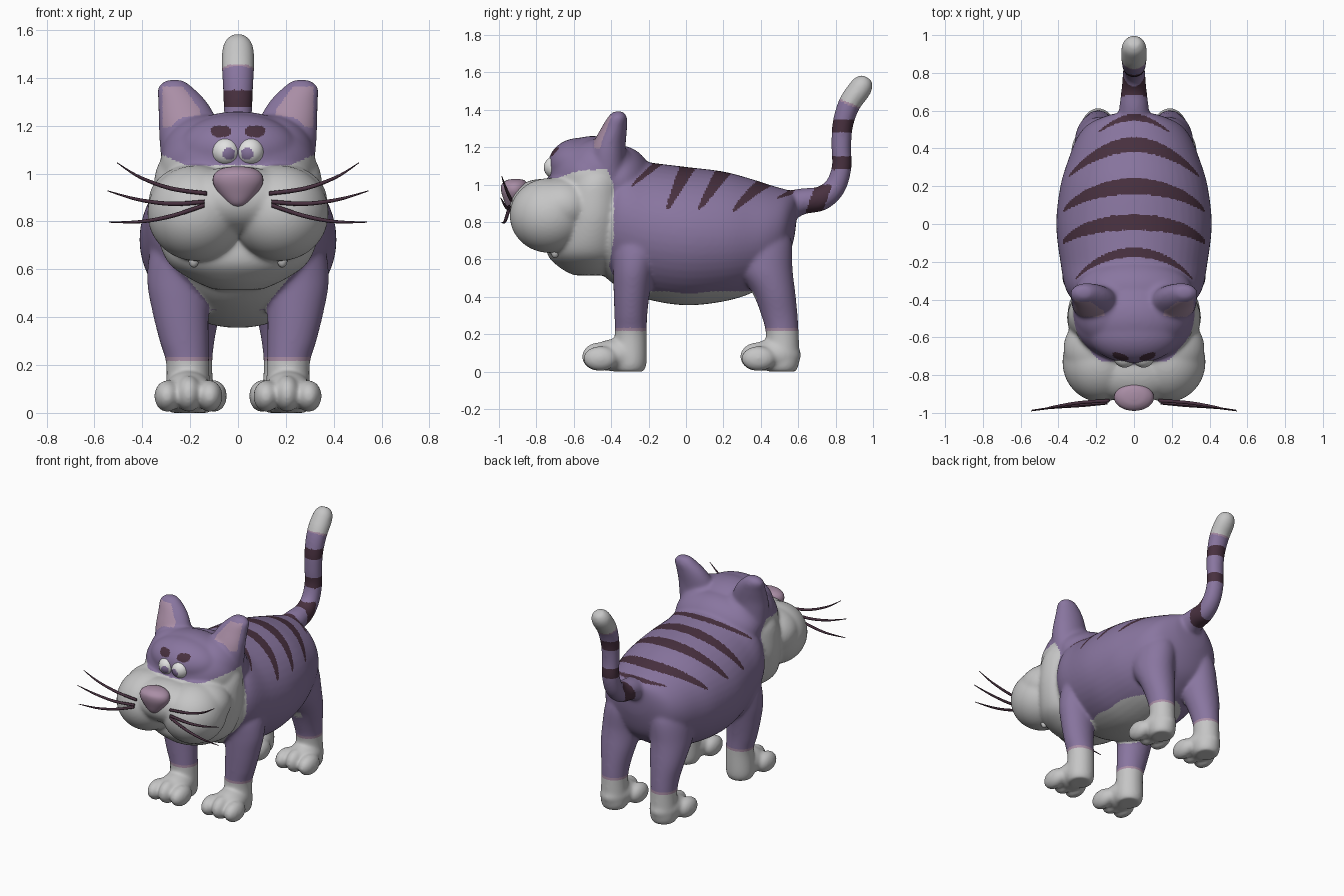
import bpy, bmesh, math
from mathutils import Vector, Matrix

X, Y, Z = Vector((1, 0, 0)), Vector((0, 1, 0)), Vector((0, 0, 1))


def material(name, rgb):
    m = bpy.data.materials.new(name)
    m.diffuse_color = (*rgb, 1)
    return m


MATS = [material("purple fur", (0.25, 0.18, 0.35)),
        material("pale fur", (0.56, 0.56, 0.56)),
        material("dark stripe", (0.065, 0.03, 0.05)),
        material("mauve pink", (0.40, 0.27, 0.38)),
        material("eye white", (0.75, 0.75, 0.75))]
PURPLE, PALE, DARK, PINK, EYE = range(5)


def spline(keys, n=6):
    """Catmull-Rom through tuples of any length."""
    out = []
    for i in range(len(keys) - 1):
        a, b, c, d = (keys[max(i - 1, 0)], keys[i], keys[i + 1],
                      keys[min(i + 2, len(keys) - 1)])
        for k in range(n):
            t = k / n
            out.append([0.5 * (2 * q + (r - p) * t + (2 * p - 5 * q + 4 * r - s) * t * t
                               + (3 * q - p - 3 * r + s) * t ** 3)
                        for p, q, r, s in zip(a, b, c, d)])
    return out + [list(keys[-1])]


def loft(bm, keys, u, v=None, seg=32):
    """Closed tube through (x, y, z, ru, rv); v follows the path if not given."""
    pts = spline(keys)
    rings = []
    for i, p in enumerate(pts):
        c = Vector(p[:3])
        w = v
        if w is None:
            t = Vector(pts[min(i + 1, len(pts) - 1)][:3]) - Vector(pts[max(i - 1, 0)][:3])
            w = t.cross(u).normalized()
        rings.append([bm.verts.new(c + u * (p[3] * math.cos(a)) + w * (p[4] * math.sin(a)))
                      for a in (2 * math.pi * k / seg for k in range(seg))])
    for r0, r1 in zip(rings, rings[1:]):
        for k in range(seg):
            j = (k + 1) % seg
            bm.faces.new((r0[k], r0[j], r1[j], r1[k]))
    bm.faces.new(rings[0])
    bm.faces.new(rings[-1])


def ball(bm, c, r):
    bmesh.ops.create_uvsphere(bm, u_segments=48, v_segments=32, radius=1,
                              matrix=Matrix.Translation(c) @ Matrix.Diagonal((*r, 1)))


def make(name, bm, mat=0):
    bmesh.ops.recalc_face_normals(bm, faces=bm.faces)
    me = bpy.data.meshes.new(name)
    bm.to_mesh(me)
    bm.free()
    ob = bpy.data.objects.new(name, me)
    bpy.context.collection.objects.link(ob)
    for m in MATS:
        me.materials.append(m)
    for f in me.polygons:
        f.use_smooth = True
        f.material_index = mat
    return ob


bm = bmesh.new()
# torso: (y, bottom, top, half width)
torso = [(-0.47, 0.54, 0.98, 0.26), (-0.36, 0.45, 1.15, 0.355), (-0.2, 0.385, 1.12, 0.39),
         (0, 0.355, 1.095, 0.412), (0.2, 0.375, 1.07, 0.39), (0.35, 0.42, 1.03, 0.345),
         (0.46, 0.49, 0.995, 0.3), (0.53, 0.57, 0.975, 0.24), (0.575, 0.7, 0.96, 0.14),
         (0.59, 0.8, 0.94, 0.07)]
loft(bm, [(0, y, (b + t) / 2, w, (t - b) / 2) for y, b, t, w in torso], X, Z, 48)
# neck, skull, brow
ball(bm, (0, -0.36, 1.02), (0.31, 0.18, 0.19))
ball(bm, (0, -0.50, 1.03), (0.325, 0.235, 0.23))
ball(bm, (0, -0.57, 1.105), (0.25, 0.168, 0.145))
# jaw and back of cheeks
loft(bm, [(0, -0.50, 0.515, 0.1, 0.1), (0, -0.51, 0.56, 0.2, 0.17), (0, -0.52, 0.64, 0.3, 0.225),
          (0, -0.50, 0.8, 0.35, 0.23), (0, -0.49, 0.95, 0.352, 0.22),
          (0, -0.48, 1.03, 0.338, 0.19), (0, -0.48, 1.085, 0.3, 0.14)], X, Y, 48)
# muzzle bridge
ball(bm, (0, -0.775, 0.89), (0.26, 0.17, 0.14))
# tail
loft(bm, [(0, 0.5, 0.87, 0.09, 0.09), (0, 0.62, 0.91, 0.078, 0.07), (0, 0.72, 0.925, 0.066, 0.066),
          (0, 0.795, 0.985, 0.06, 0.058), (0, 0.832, 1.09, 0.058, 0.053),
          (0, 0.83, 1.2, 0.058, 0.053), (0, 0.838, 1.32, 0.062, 0.056),
          (0, 0.873, 1.43, 0.068, 0.06), (0, 0.925, 1.505, 0.068, 0.062),
          (0, 0.95, 1.545, 0.058, 0.055), (0, 0.966, 1.574, 0.032, 0.03)], X)

front = [(0.21, -0.30, 0.0, 0.075, 0.075), (0.21, -0.30, 0.05, 0.092, 0.09),
         (0.21, -0.295, 0.2, 0.09, 0.086), (0.225, -0.295, 0.3, 0.103, 0.088),
         (0.24, -0.29, 0.42, 0.118, 0.097), (0.248, -0.28, 0.55, 0.132, 0.11),
         (0.235, -0.26, 0.68, 0.13, 0.13), (0.22, -0.25, 0.8, 0.08, 0.08)]
hind = [(0.19, 0.515, 0.0, 0.072, 0.072), (0.19, 0.515, 0.05, 0.088, 0.09),
        (0.19, 0.515, 0.2, 0.083, 0.088), (0.19, 0.5, 0.3, 0.092, 0.097),
        (0.19, 0.47, 0.42, 0.115, 0.115), (0.185, 0.42, 0.55, 0.13, 0.15),
        (0.165, 0.4, 0.7, 0.13, 0.165), (0.15, 0.4, 0.82, 0.08, 0.12)]
ear = [(0.22, -0.42, 1.05, 0.1, 0.09), (0.21, -0.42, 1.15, 0.12, 0.095),
       (0.21, -0.41, 1.22, 0.122, 0.088), (0.232, -0.385, 1.3, 0.102, 0.07),
       (0.262, -0.367, 1.36, 0.074, 0.052), (0.265, -0.362, 1.392, 0.035, 0.026)]
for s in (-1, 1):
    for keys in (front, hind, ear):
        loft(bm, [(s * k[0], *k[1:]) for k in keys], X, Y)
    # paws with three toes
    for px, dy in ((0.208, 0), (0.19, 0.845)):
        ball(bm, (s * px, -0.37 + dy, 0.088), (0.1, 0.14, 0.088))
        for dx, ty, r in ((-0.09, -0.458, 0.067), (-0.002, -0.465, 0.077), (0.088, -0.458, 0.067)):
            ball(bm, (s * (px + dx), ty + dy, r + 0.003), (0.054, 0.092, r))
    # puffy cheeks
    ball(bm, (s * 0.175, -0.73, 0.835), (0.204, 0.213, 0.2))
    ball(bm, (s * 0.175, -0.66, 0.885), (0.199, 0.185, 0.155))
    # temples
    ball(bm, (s * 0.14, -0.46, 1.06), (0.183, 0.2, 0.185))

# fuse everything into one skin
cat = make("cat_body", bm)
rm = cat.modifiers.new("fuse", 'REMESH')
rm.mode = 'VOXEL'
rm.voxel_size = 0.0085
sm = cat.modifiers.new("soften", 'SMOOTH')
sm.factor = 0.5
sm.iterations = 24
skin = bpy.data.meshes.new_from_object(cat.evaluated_get(bpy.context.evaluated_depsgraph_get()))
cat.modifiers.clear()
cat.data = skin
skin.materials.clear()
for m in MATS:
    skin.materials.append(m)

# back stripes: (y at spine, backward drop, half thickness, angle reached)
STRIPES = [(-0.15, 0.14, 0.025, 0.85), (0.01, 0.11, 0.042, 1.2), (0.2, 0.13, 0.042, 1.2),
           (0.42, 0.17, 0.04, 1.2), (0.565, 0.08, 0.017, 0.75)]


def colour(c, n):
    x, y, z = abs(c.x), c.y, c.z
    if z < 0.235 and y < 0.7:                                     # socks
        return PALE if z < 0.217 else PINK
    if y > 0.64:                                                  # tail rings and tip
        tip = z + 0.4 * y
        if tip > 1.775:
            return PALE if tip > 1.787 else PINK
        ring = (1.28 < z < 1.35 or 1.08 < z < 1.15
                or (0.66 < y - 0.35 * (z - 0.91) < 0.75 and z < 1.0))
        return DARK if ring else PURPLE
    if (z > 1.195 and y > -0.49 and n.y < -0.3 and z < 1.365      # inner ear
            and 0.16 + max(0, z - 1.27) * 0.75 + max(0, 1.24 - z) * 0.4 < x < 0.315):
        return PINK
    if y < -0.6 and ((x - 0.072) / 0.042) ** 4 + ((z - 1.177) / 0.023) ** 2 < 1:  # eyebrows
        return DARK
    mask = 1.035 + 0.045 * min(1, max(0, (x - 0.22) / 0.1))
    edge = -0.385 - max(0, z - 1.0) * 0.5 - max(0, 0.72 - z) * 0.16
    if y < edge and 0.5 < z < mask:                               # face
        return PALE
    if y < -0.3 and 0.3 < z < 0.6 and x < 0.12 + max(0, z - 0.45) * 0.8:          # chest
        return PALE
    if z < 0.43 and x < 0.23 and n.z < -0.4 and -0.42 < y < 0.42:                 # belly
        return PALE
    if y > -0.33 and z > 0.8:
        a = math.atan2(x, z - 0.72)
        for y0, drop, h, am in STRIPES:
            k = (a / am) ** 2
            if k < 1 and abs(y - y0 + drop * k) < h * math.sqrt(1 - k):
                return DARK
    return PURPLE


for f in skin.polygons:
    f.use_smooth = True
    f.material_index = colour(f.center, f.normal)

# nose
bm = bmesh.new()
loft(bm, [(0, -0.905, 0.855, 0.015, 0.02), (0, -0.91, 0.875, 0.045, 0.045),
          (0, -0.915, 0.92, 0.083, 0.06), (0, -0.918, 0.965, 0.105, 0.07),
          (0, -0.916, 1.0, 0.098, 0.07), (0, -0.912, 1.022, 0.065, 0.05),
          (0, -0.91, 1.03, 0.02, 0.02)], X, Y)
make("nose", bm, PINK)

whiskers = [[(0.13, -0.935, 0.917), (0.28, -0.945, 0.938), (0.41, -0.965, 0.985), (0.505, -0.985, 1.045)],
            [(0.14, -0.945, 0.882), (0.28, -0.955, 0.874), (0.42, -0.97, 0.892), (0.545, -0.99, 0.928)],
            [(0.14, -0.947, 0.868), (0.27, -0.96, 0.825), (0.4, -0.97, 0.80), (0.54, -0.985, 0.797)]]
for s, side in ((-1, "right"), (1, "left")):
    # whiskers
    bm = bmesh.new()
    for w in whiskers:
        loft(bm, [(s * x, y, z, r, r) for (x, y, z), r in zip(w, (0.009, 0.009, 0.007, 0.002))],
             Z, None, 10)
    make("whiskers_" + side, bm, DARK)
    # eye with iris
    bm = bmesh.new()
    ball(bm, (s * 0.05, -0.698, 1.092), (0.06, 0.062, 0.06))
    eye = make("eye_" + side, bm, EYE)
    for f in eye.data.polygons:
        if f.center.y < -0.715 and math.hypot(abs(f.center.x) - 0.038, f.center.z - 1.083) < 0.026:
            f.material_index = PURPLE
    # fang
    bm = bmesh.new()
    ball(bm, (s * 0.185, -0.70, 0.64), (0.022, 0.022, 0.032))
    make("fang_" + side, bm, PALE)
